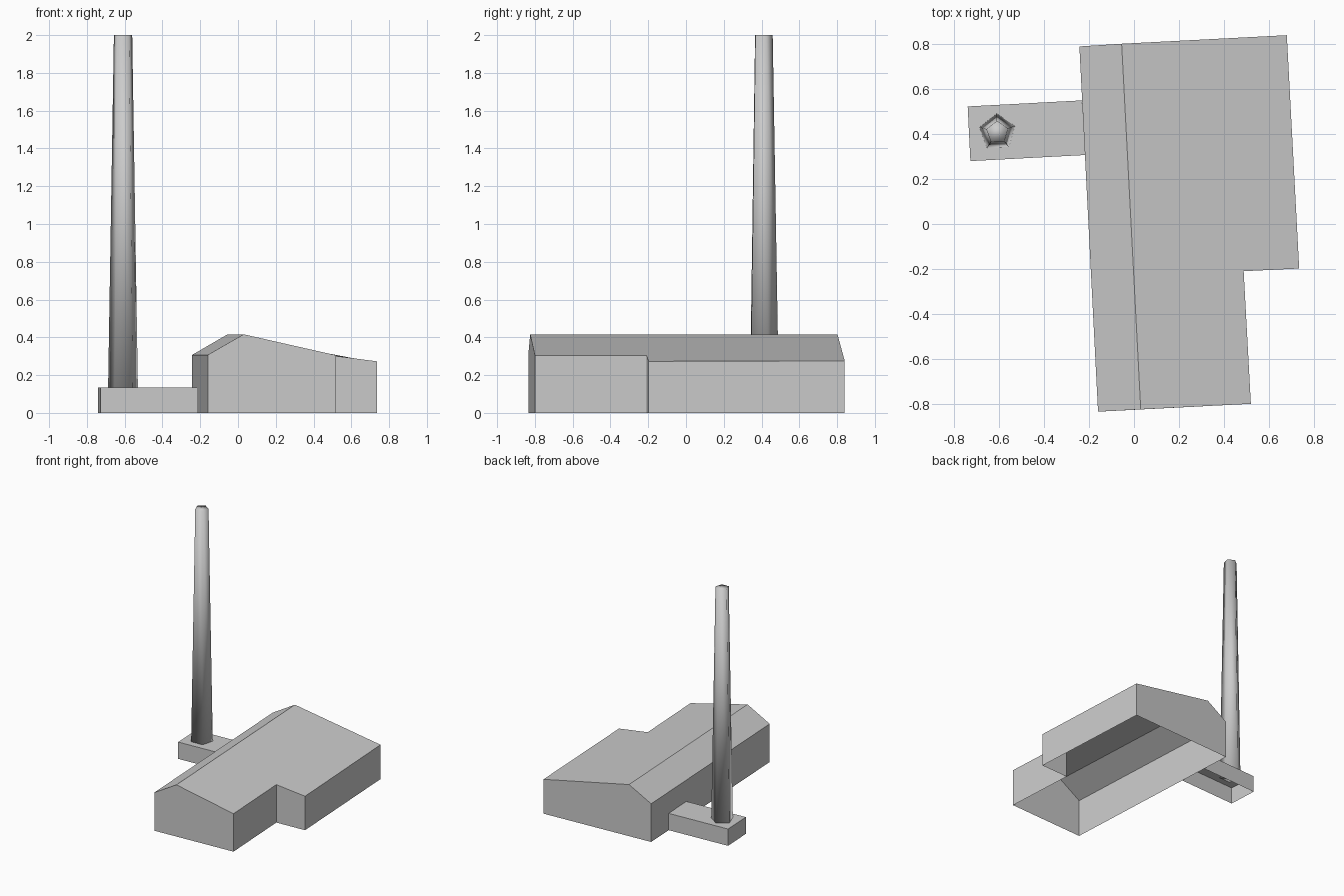
import bpy, bmesh, math
from mathutils import Matrix

if "Cube" in bpy.data.objects:
    bpy.data.objects.remove(bpy.data.objects["Cube"])


def finish(name, bm):
    me = bpy.data.meshes.new(name)
    bm.to_mesh(me)
    bm.free()
    ob = bpy.data.objects.new(name, me)
    bpy.context.collection.objects.link(ob)
    return ob


def shell(name, outline, heights, roofs, gables=None):
    """Open-bottomed block: walls around an outline, then roof faces by index.
    gables maps a wall number to the ridge point above it."""
    gables = gables or {}
    bm = bmesh.new()
    n = len(outline)
    low = [bm.verts.new((x, y, 0)) for x, y in outline]
    top = [bm.verts.new((x, y, z)) for (x, y), z in zip(outline, heights)]
    peaks = {wall: bm.verts.new(p) for wall, p in gables.items()}
    for i in range(n):
        j = (i + 1) % n
        peak = [peaks[i]] if i in peaks else []
        bm.faces.new([low[i], low[j], top[j]] + peak + [top[i]])
    top += list(peaks.values())
    for f in roofs:
        bm.faces.new([top[i] for i in f])
    bmesh.ops.recalc_face_normals(bm, faces=bm.faces[:])
    return finish(name, bm)


# Main hall: L-shaped outline, off-centre ridge, gables at front and back
hall = [(-0.16, -0.835), (0.52, -0.80), (0.488, -0.21),
        (0.735, -0.198), (0.68, 0.84), (-0.243, 0.79)]
shell("main_hall", hall, [0.307, 0.305, 0.305, 0.273, 0.276, 0.307],
      roofs=[(0, 6, 7, 5), (6, 1, 2, 3, 4, 7)],
      gables={0: (0.03, -0.825, 0.416), 4: (-0.055, 0.802, 0.416)})

# Low flat-roofed annex
shell("annex", [(-0.728, 0.28), (-0.218, 0.307), (-0.231, 0.55), (-0.74, 0.523)],
      [0.135] * 4, roofs=[(0, 1, 2, 3)])

# Tapered five-sided chimney, smooth shaded
cx, cy, z0, z1 = -0.608, 0.408, 0.133, 2.0
bm = bmesh.new()
bmesh.ops.create_cone(
    bm, cap_ends=True, segments=5, radius1=0.083, radius2=0.051, depth=z1 - z0,
    matrix=Matrix.Translation((cx, cy, (z0 + z1) / 2)))
# turn one corner to point towards the back
lead = max(bm.verts, key=lambda v: v.co.y).co
turn = math.radians(92) - math.atan2(lead.y - cy, lead.x - cx)
bmesh.ops.rotate(bm, verts=bm.verts[:], cent=(cx, cy, 0),
                 matrix=Matrix.Rotation(turn, 3, 'Z'))
for f in bm.faces:
    f.smooth = True
finish("chimney", bm)
